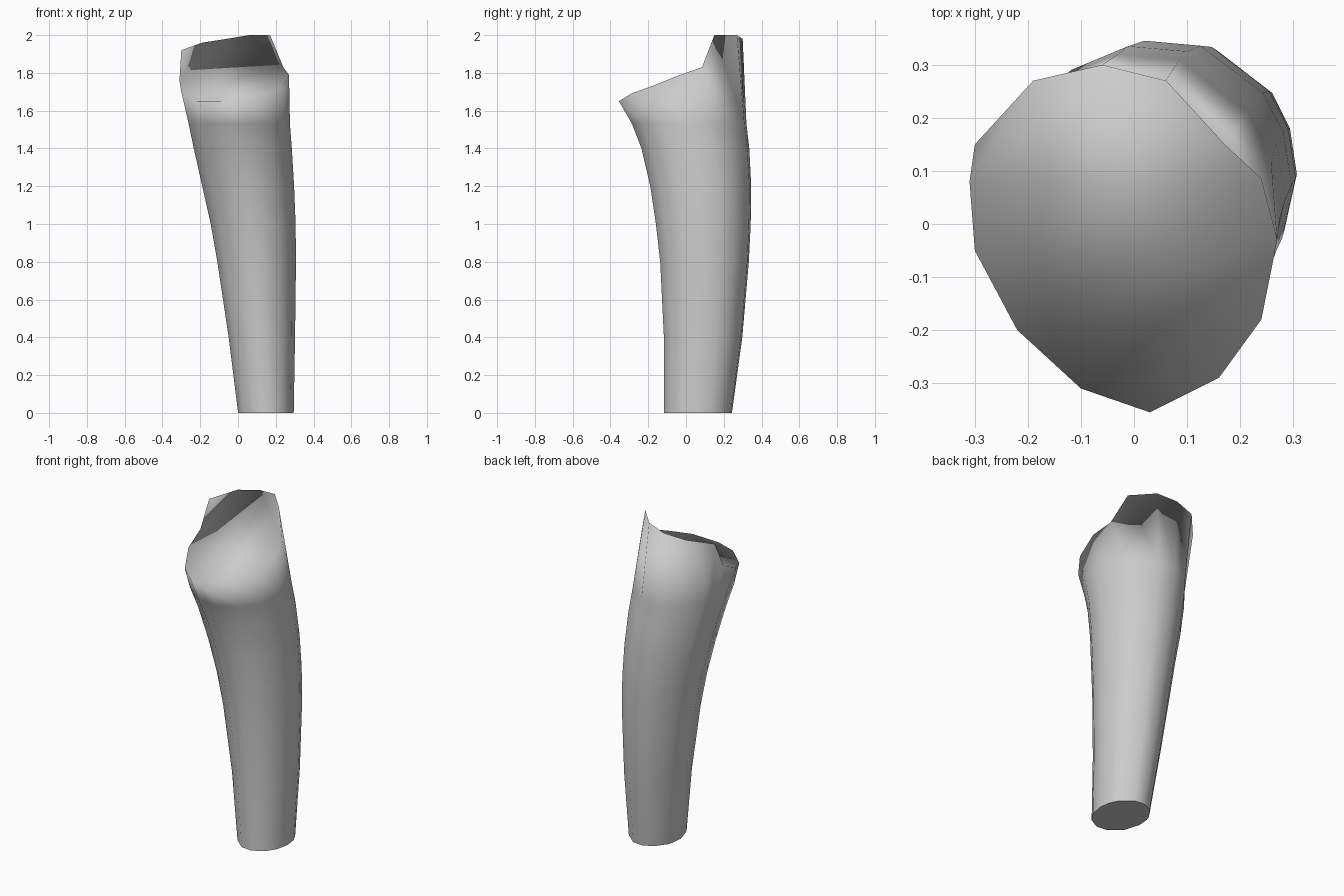
import bpy, bmesh, math

cube = bpy.data.objects.get("Cube")
if cube:
    bpy.data.objects.remove(cube, do_unlink=True)

material = bpy.data.materials.new("plain grey")
material.use_nodes = True
grey = (0.6, 0.6, 0.6, 1)
material.diffuse_color = grey
material.node_tree.nodes["Principled BSDF"].inputs["Base Color"].default_value = grey

# Upper rim: from the right side, round the raised back, then round the low front
RIM = [(-.31, .08, 1.76), (-.3, .15, 1.92), (-.19, .27, 1.96), (-.06, .3, 1.98),
       (.06, .27, 2), (.17, .15, 2), (.24, .085, 1.83), (.27, -.03, 1.79),
       (.24, -.18, 1.73), (.16, -.29, 1.69), (.03, -.355, 1.65),
       (-.1, -.31, 1.65), (-.22, -.2, 1.65), (-.3, -.05, 1.7)]

# Sleeve sections: height, left and right limits, front and back limits
SECTIONS = [(0, 0, .295, -.12, .245), (.4, -.05, .302, -.12, .3),
            (.8, -.11, .307, -.14, .335), (1, -.145, .305, -.163, .345),
            (1.2, -.19, .297, -.193, .348), (1.4, -.235, .285, -.24, .338),
            (1.53, -.262, .275, -.29, .323)]


def add_section(bm, height, x_low, x_high, y_low, y_high):
    """One oval ring whose corners line up with the corners of the rim."""
    ring = []
    for x, y, _ in RIM:
        angle = math.atan2((y + .025) / .33, (x + .02) / .29)
        ring.append(bm.verts.new((
            (x_low + x_high) / 2 + (x_high - x_low) / 2 * math.cos(angle),
            (y_low + y_high) / 2 + (y_high - y_low) / 2 * math.sin(angle),
            height)))
    return ring


def bridge(bm, lower, upper):
    count = len(lower)
    for i in range(count):
        j = (i + 1) % count
        bm.faces.new((lower[i], lower[j], upper[j], upper[i]))


bm = bmesh.new()

# Curved, flaring wall of the sleeve
rings = [add_section(bm, *section) for section in SECTIONS]
rim = [bm.verts.new(point) for point in RIM]
rings.append(rim)
for lower, upper in zip(rings, rings[1:]):
    bridge(bm, lower, upper)

# Flat lower end
bottom = bm.faces.new(rings[0])

# Sloping front top and the hollow below the raised back
front_top = bm.faces.new(rim[6:] + rim[:1])
a, b, c, d, e, f, g = rim[:7]
for corners in ((a, b, c), (a, c, d), (a, d, g), (d, e, g), (e, f, g)):
    bm.faces.new(corners)

bmesh.ops.recalc_face_normals(bm, faces=bm.faces[:])
for face in bm.faces:
    face.smooth = True
for edge in bottom.edges:
    edge.smooth = False
bm.edges.get((a, g)).smooth = False
bmesh.ops.triangulate(bm, faces=[front_top])

mesh = bpy.data.meshes.new("sleeve")
bm.to_mesh(mesh)
bm.free()
mesh.materials.append(material)
sleeve = bpy.data.objects.new("sleeve", mesh)
bpy.context.collection.objects.link(sleeve)
